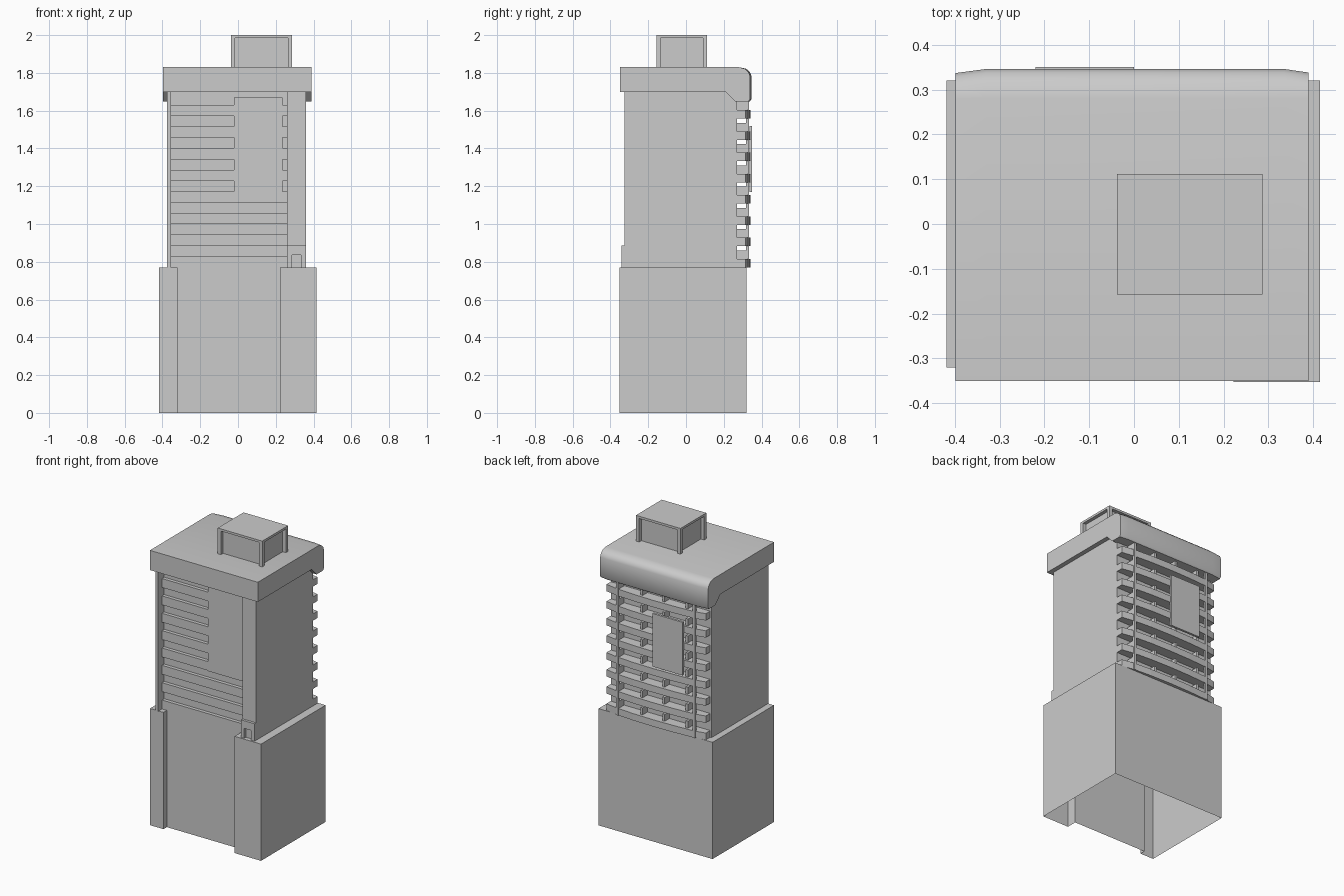
import bpy, bmesh

if "Cube" in bpy.data.objects:
    bpy.data.objects.remove(bpy.data.objects["Cube"])


def make(name, verts, faces):
    mesh = bpy.data.meshes.new(name)
    mesh.from_pydata(verts, [], faces)
    bm = bmesh.new()
    bm.from_mesh(mesh)
    bmesh.ops.recalc_face_normals(bm, faces=bm.faces)
    bm.to_mesh(mesh)
    bm.free()
    ob = bpy.data.objects.new(name, mesh)
    bpy.context.collection.objects.link(ob)
    return ob


def loft(name, rings, cap_start=True, cap_end=True):
    """Skin a list of matching closed rings."""
    n = len(rings[0])
    faces = [(r * n + i, r * n + (i + 1) % n, (r + 1) * n + (i + 1) % n, (r + 1) * n + i)
             for r in range(len(rings) - 1) for i in range(n)]
    if cap_start:
        faces.append(tuple(range(n)))
    if cap_end:
        faces.append(tuple(range((len(rings) - 1) * n, len(rings) * n)))
    return make(name, [p for ring in rings for p in ring], faces)


def plan(name, pts, z0, z1, bottom=True):
    return loft(name, [[(x, y, z) for x, y in pts] for z in (z0, z1)], bottom)


def box(name, x0, x1, y0, y1, z0, z1):
    return plan(name, [(x0, y0), (x1, y0), (x1, y1), (x0, y1)], z0, z1)


# Podium: open-bottomed shell with two front piers
plan("podium", [(-.418, -.32), (-.32, -.32), (-.32, -.285), (.222, -.285), (.222, -.353),
                (.415, -.353), (.415, .32), (-.418, .32)], 0, .77, bottom=False)

# Tower core, with a thin left edge and a wide right pier at the front
plan("tower_core", [(-.375, -.325), (-.355, -.325), (-.355, -.262), (.26, -.262), (.26, -.325),
                    (.36, -.325), (.36, .27), (-.375, .27)], .77, 1.70)

# Front facade: solid bands between recessed window strips
for i in range(8):
    z = .77 + i * .1145
    box(f"front_band_{i}", -.355, .26, -.285, -.262, z, z + .059)
box("front_blank_panel", -.02, .235, -.2855, -.262, 1.11, 1.67)

# Entrance porch around a small doorway
loft("entrance_porch", [[(x, y, z) for x, z in
     [(.26, .77), (.285, .77), (.285, .835), (.333, .835), (.333, .77), (.36, .77),
      (.36, .885), (.26, .885)]] for y in (-.342, -.325)])

# Back balconies: bowed slabs with low dividers between
bow = [(-.365, .315), (-.29, .330), (-.15, .338), (0, .341), (.15, .338), (.27, .330), (.36, .315)]
for i in range(8):
    z = .77 + i * .1125
    plan(f"balcony_slab_{i}", [(.36, .265), (-.365, .265)] + bow, z, z + .045)
    for j, x in enumerate((-.23, -.06, .10, .27)):
        box(f"balcony_divider_{i}_{j}", x - .008, x + .008, .265, .32, z + .045, z + .09)

# Slim posts and blank screen on the back
for x in (-.29, .27):
    box("balcony_post", x - .008, x + .008, .318, .334, .77, 1.66)
box("balcony_screen", -.22, 0, .335, .350, 1.17, 1.52)

# Roof slab: profile with a deep rounded rear lip, bowed towards the ends
profile = [(-.35, 1.70), (.21, 1.70), (.262, 1.648), (.338, 1.648), (.346, 1.66), (.346, 1.785),
           (.338, 1.805), (.318, 1.822), (.28, 1.83), (-.35, 1.83)]
stations = [(-.398, -.009), (-.33, 0), (.335, 0), (.39, -.008)]
loft("roof_slab", [[(x, y + (d if y > .3 else 0), z) for y, z in profile] for x, d in stations])

# Rooftop plant room: recessed walls, corner posts and cap
x0, x1, y0, y1, t = -.038, .287, -.157, .112, .023
box("plant_room_walls", x0 + t, x1 - t, y0 + t, y1 - t, 1.82, 1.985)
for x in (x0, x1 - t):
    for y in (y0, y1 - t):
        box("plant_room_post", x, x + t, y, y + t, 1.82, 1.985)
box("plant_room_cap", x0, x1, y0, y1, 1.985, 2.0)

# Smooth only the rounded roof lip
roof = bpy.data.objects["roof_slab"]
bpy.context.view_layer.objects.active = roof
roof.select_set(True)
bpy.ops.object.shade_smooth_by_angle(angle=.6)
